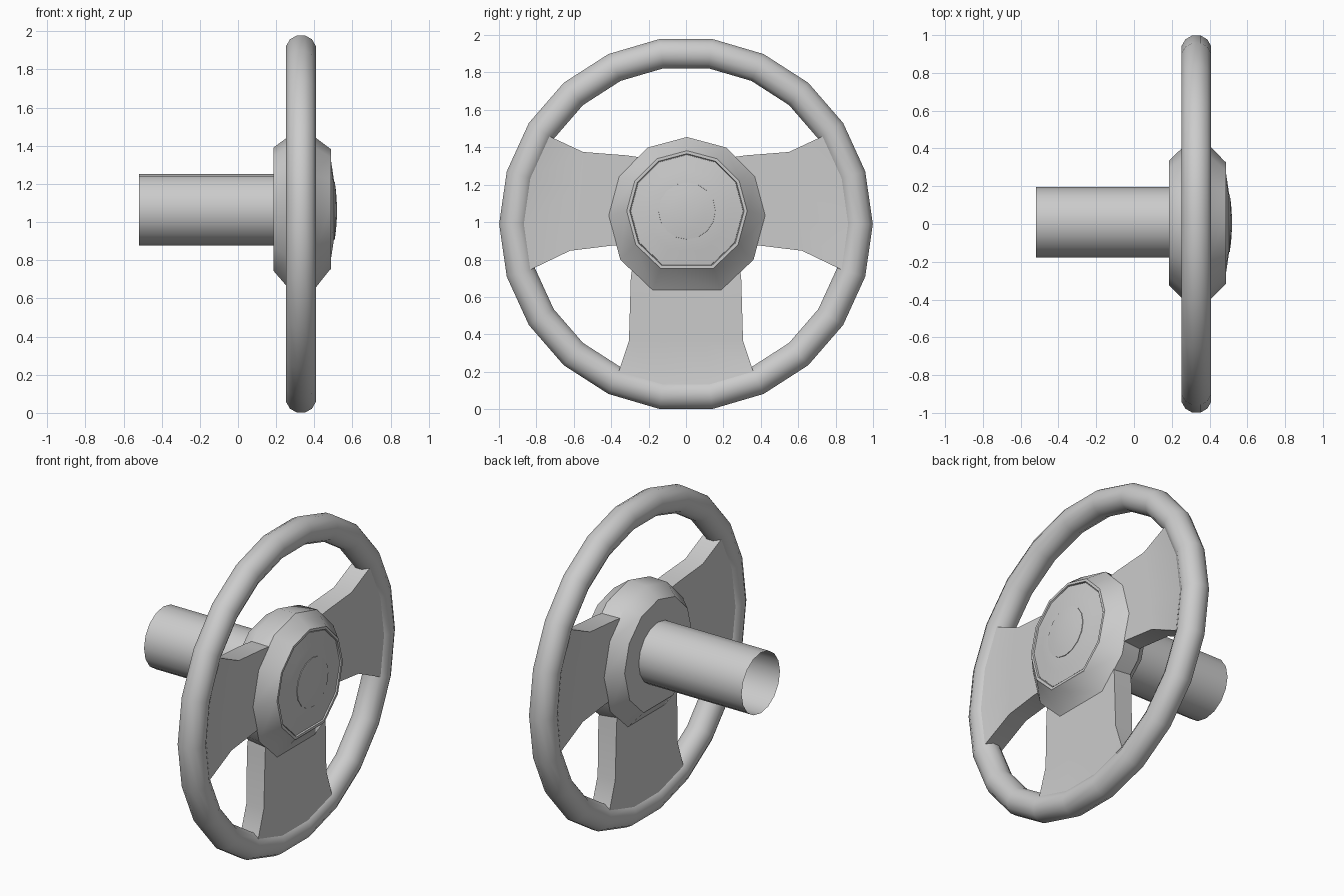
import bpy, bmesh
from math import sin, cos, pi, radians

if "Cube" in bpy.data.objects:
    bpy.data.objects.remove(bpy.data.objects["Cube"])


def loft(name, rings, wrap=False, cap_start=False, cap_end=False, angle=35):
    """Skin a list of closed point loops into one mesh object."""
    bm = bmesh.new()
    loops = [[bm.verts.new(p) for p in ring] for ring in rings]
    pairs = list(zip(loops, loops[1:]))
    if wrap:
        pairs.append((loops[-1], loops[0]))
    for a, b in pairs:
        n = len(a)
        for i in range(n):
            bm.faces.new((a[i], a[(i + 1) % n], b[(i + 1) % n], b[i]))
    if cap_start:
        bm.faces.new(loops[0])
    if cap_end:
        bm.faces.new(loops[-1])
    bmesh.ops.recalc_face_normals(bm, faces=bm.faces[:])
    mesh = bpy.data.meshes.new(name)
    bm.to_mesh(mesh)
    bm.free()
    obj = bpy.data.objects.new(name, mesh)
    bpy.context.collection.objects.link(obj)
    bpy.ops.object.select_all(action='DESELECT')
    bpy.context.view_layer.objects.active = obj
    obj.select_set(True)
    bpy.ops.object.shade_smooth_by_angle(angle=radians(angle))
    return obj


RIM_X, RIM_Z, RIM_R, TUBE = 0.33, 0.99, 0.92, 0.08
STEP = 2 * pi / 22


def rim_point(k, r):
    return (r * cos(k * STEP), RIM_Z + r * sin(k * STEP))


# Rim: 22-sided ring
rim = []
for k in range(22):
    ring = []
    for j in range(12):
        t = 2 * pi * (j + 0.5) / 12
        y, z = rim_point(k, RIM_R + TUBE * 1.02 * cos(t))
        ring.append((RIM_X + TUBE * 1.02 * sin(t), y, z))
    rim.append(ring)
loft("rim", rim, wrap=True, angle=40)


# Spokes: each flares from the hub out to four rim vertices
def spoke(name, edge_a, edge_b, ks):
    rows = []
    for a, b in zip(edge_a, edge_b):
        rows.append([(a[0] + (b[0] - a[0]) * i / 3, a[1] + (b[1] - a[1]) * i / 3)
                     for i in range(4)])
    rows += [[rim_point(k, r) for k in ks] for r in (0.865, 0.92)]
    halves = (0.06, 0.062, 0.06, 0.06, 0.074)
    rings = [[(RIM_X + h, *p) for p in row] + [(RIM_X - h, *p) for p in reversed(row)]
             for h, row in zip(halves, rows)]
    loft(name, rings, cap_start=True, cap_end=True)


for side, s, ks in (("right", 1, (2, 1, 0, -1)), ("left", -1, (9, 10, 11, 12))):
    spoke(side + "_spoke",
          [(s * 0.2, 1.34), (s * 0.32, 1.357), (s * 0.55, 1.375)],
          [(s * 0.25, 0.88), (s * 0.4, 0.874), (s * 0.62, 0.847)], ks)
spoke("lower_spoke",
      [(-0.27, 0.85), (-0.295, 0.708), (-0.305, 0.365)],
      [(0.27, 0.85), (0.295, 0.708), (0.305, 0.365)], (-7, -6, -5, -4))


# Hub, face plate and button: low-sided discs, flattened at the bottom
def disc(x, r, zc):
    pts = []
    for d in (0, 30, 60, 90, 122, 154, 206, 238, 270, 300, 330):
        c = cos(radians(d))
        pts.append((x, 0.005 + r * sin(radians(d)), zc + r * c * (1.06 if c < -0.01 else 1)))
    return pts


loft("hub", [disc(*p) for p in (
    (0.185, 0.33, 1.06), (0.27, 0.412, 1.04), (0.39, 0.42, 1.035),
    (0.48, 0.327, 1.06), (0.488, 0.322, 1.06), (0.488, 0.306, 1.06),
    (0.478, 0.303, 1.06))], cap_start=True, cap_end=True)
loft("face_plate", [disc(*p) for p in (
    (0.47, 0.303, 1.06), (0.482, 0.3, 1.06), (0.494, 0.22, 1.06), (0.504, 0.15, 1.06))],
    cap_end=True)


def circle(x, r, n, yc, zc):
    return [(x, yc + r * cos(2 * pi * i / n), zc + r * sin(2 * pi * i / n)) for i in range(n)]


loft("centre_button", [circle(x, r, 16, 0.005, 1.06) for x, r in (
    (0.495, 0.153), (0.507, 0.152), (0.514, 0.1), (0.518, 0.04))], cap_end=True)

# Steering column: open tube
loft("column", [circle(x, 0.187, 16, 0.01, 1.065) for x in (-0.518, 0.19)])
